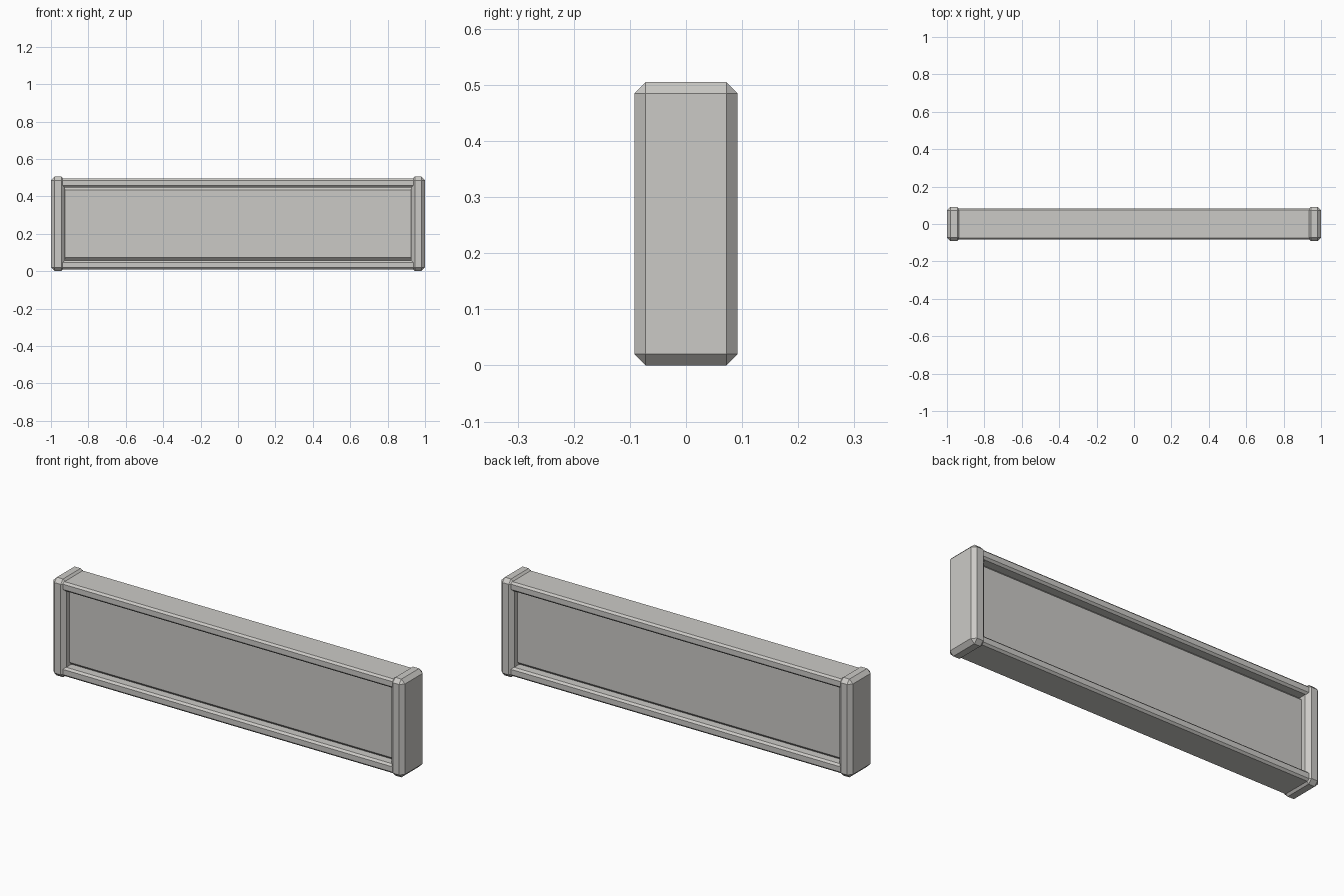
import bpy
import bmesh

if "Cube" in bpy.data.objects:
    bpy.data.objects.remove(bpy.data.objects["Cube"])

# Single pale grey finish
grey = bpy.data.materials.new("pale_grey")
grey.diffuse_color = (0.60, 0.59, 0.565, 1.0)
grey.use_nodes = True
grey.node_tree.nodes["Principled BSDF"].inputs["Base Color"].default_value = grey.diffuse_color


def chamfered_box(name, lo, hi, chamfer):
    """Box between two corners with every edge cut by a flat chamfer."""
    bm = bmesh.new()
    bmesh.ops.create_cube(bm, size=1.0)
    for v in bm.verts:
        for i in range(3):
            v.co[i] = (lo[i] + hi[i]) / 2 + v.co[i] * (hi[i] - lo[i])
    bmesh.ops.bevel(bm, geom=bm.edges[:], offset=chamfer, offset_type='OFFSET',
                    segments=1, profile=0.5, affect='EDGES')
    bmesh.ops.recalc_face_normals(bm, faces=bm.faces[:])
    mesh = bpy.data.meshes.new(name)
    bm.to_mesh(mesh)
    bm.free()
    mesh.materials.append(grey)
    obj = bpy.data.objects.new(name, mesh)
    bpy.context.collection.objects.link(obj)
    return obj


# End posts
chamfered_box("left_post", (-1.0, -0.092, 0.0), (-0.925, 0.092, 0.505), 0.02)
chamfered_box("right_post", (0.925, -0.092, 0.0), (1.0, 0.092, 0.505), 0.02)

# Horizontal rails, with ends buried in the posts
chamfered_box("bottom_rail", (-0.96, -0.084, 0.01), (0.96, 0.084, 0.057), 0.01)
chamfered_box("top_rail", (-0.96, -0.084, 0.448), (0.96, 0.084, 0.495), 0.01)

# Recessed infill panel
chamfered_box("panel", (-0.95, -0.047, 0.052), (0.95, 0.047, 0.453), 0.02)
